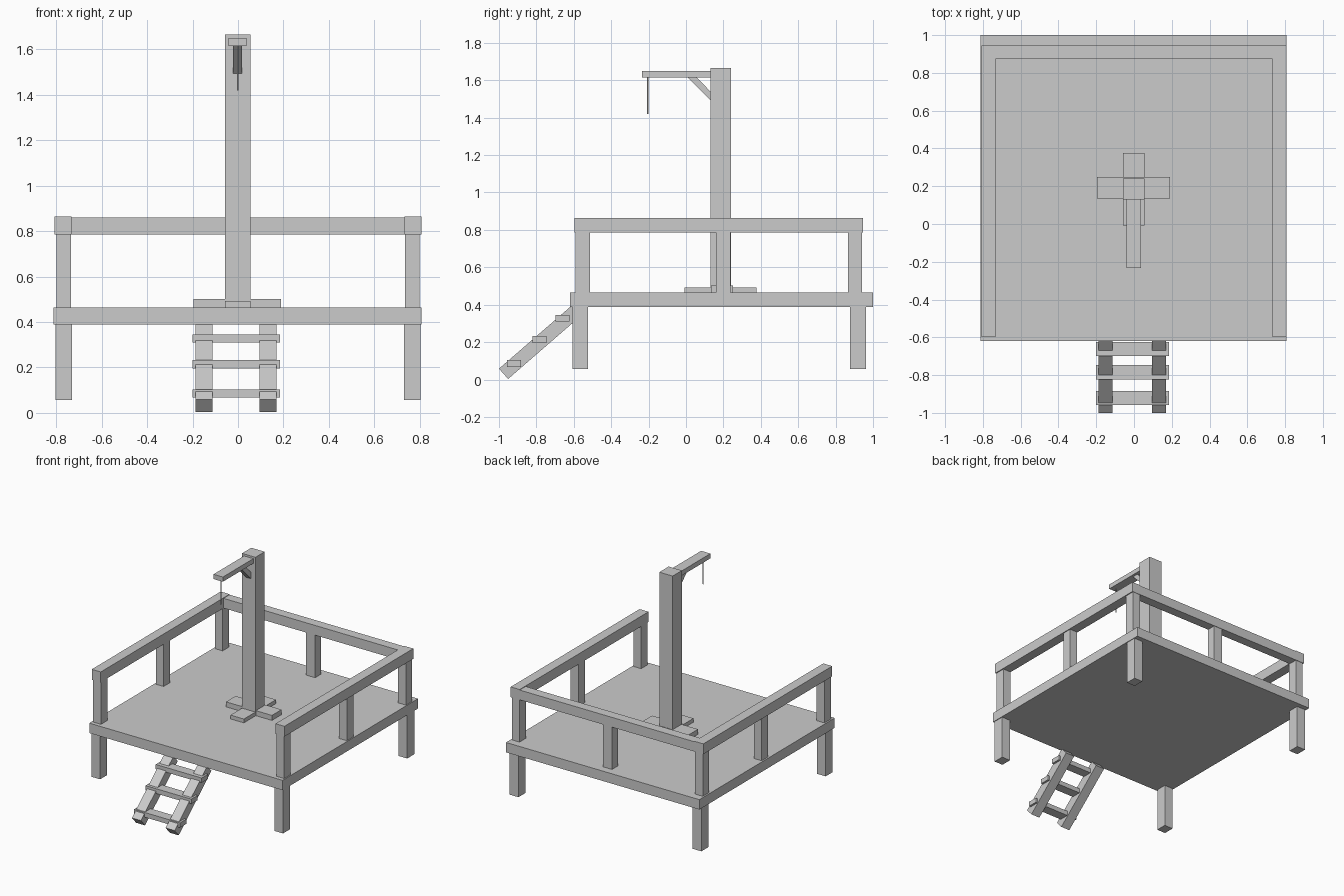
import bpy

if "Cube" in bpy.data.objects:
    bpy.data.objects.remove(bpy.data.objects["Cube"])


def prism(name, axis_range, profile):
    """Extrude a (y, z) profile along x."""
    n = len(profile)
    verts = [(x, y, z) for x in axis_range for y, z in profile]
    faces = [tuple(range(n))[::-1], tuple(range(n, 2 * n))]
    faces += [(i, (i + 1) % n, n + (i + 1) % n, n + i) for i in range(n)]
    me = bpy.data.meshes.new(name)
    me.from_pydata(verts, [], faces)
    ob = bpy.data.objects.new(name, me)
    bpy.context.collection.objects.link(ob)
    # consistent outward normals
    import bmesh
    bm = bmesh.new()
    bm.from_mesh(me)
    bmesh.ops.recalc_face_normals(bm, faces=bm.faces)
    bm.to_mesh(me)
    bm.free()
    return ob


def box(name, x, y, z):
    return prism(name, x, [(y[0], z[0]), (y[1], z[0]), (y[1], z[1]), (y[0], z[1])])


# Deck
box("deck", (-0.812, 0.808), (-0.62, 1.0), (0.389, 0.464))

# Legs, railing posts and side rails
for side, s in (("left", -1), ("right", 1)):
    outer = (0.73, 0.803)
    xr = sorted(s * v for v in outer)
    for end, y in (("front", (-0.608, -0.524)), ("back", (0.878, 0.963))):
        box(f"{side}_{end}_leg", xr, y, (0.056, 0.392))
    for end, y in (("front", (-0.59, -0.513)), ("middle", (0.16, 0.237)), ("back", (0.866, 0.942))):
        box(f"{side}_{end}_railing_post", sorted((s * 0.735, s * 0.8)), y, (0.46, 0.79))
    box(f"{side}_rail", sorted((s * 0.732, s * 0.807)), (-0.597, 0.945), (0.786, 0.864))

# Back railing
box("back_rail", (-0.735, 0.735), (0.873, 0.945), (0.786, 0.86))
box("back_railing_post", (-0.04, 0.035), (0.873, 0.942), (0.46, 0.79))

# Upright with crossed feet
box("upright", (-0.057, 0.055), (0.13, 0.241), (0.47, 1.665))
box("wide_foot", (-0.195, 0.19), (0.135, 0.25), (0.462, 0.502))
box("long_foot", (-0.057, 0.055), (-0.008, 0.377), (0.46, 0.493))

# Overhead arm, brace and hanging cord
box("arm", (-0.041, 0.037), (-0.234, 0.135), (1.614, 1.65))
prism("brace", (-0.022, 0.018), [(0.004, 1.62), (0.135, 1.488), (0.135, 1.535), (0.053, 1.62)])
bpy.ops.mesh.primitive_cylinder_add(vertices=8, radius=0.004, depth=0.197,
                                    location=(-0.001, -0.204, 1.5185))
bpy.context.object.name = "cord"

# Ladder: stringers and treads
for side, x in (("left", (-0.188, -0.113)), ("right", (0.094, 0.169))):
    prism(f"{side}_ladder_stringer", x,
          [(-1.0, 0.058), (-0.951, 0.003), (-0.56, 0.342), (-0.609, 0.397)])
for i, (y, z) in enumerate(((-0.958, 0.068), (-0.822, 0.196), (-0.699, 0.309))):
    box(f"ladder_tread_{i + 1}", (-0.2, 0.185), (y, y + 0.075), (z, z + 0.036))
